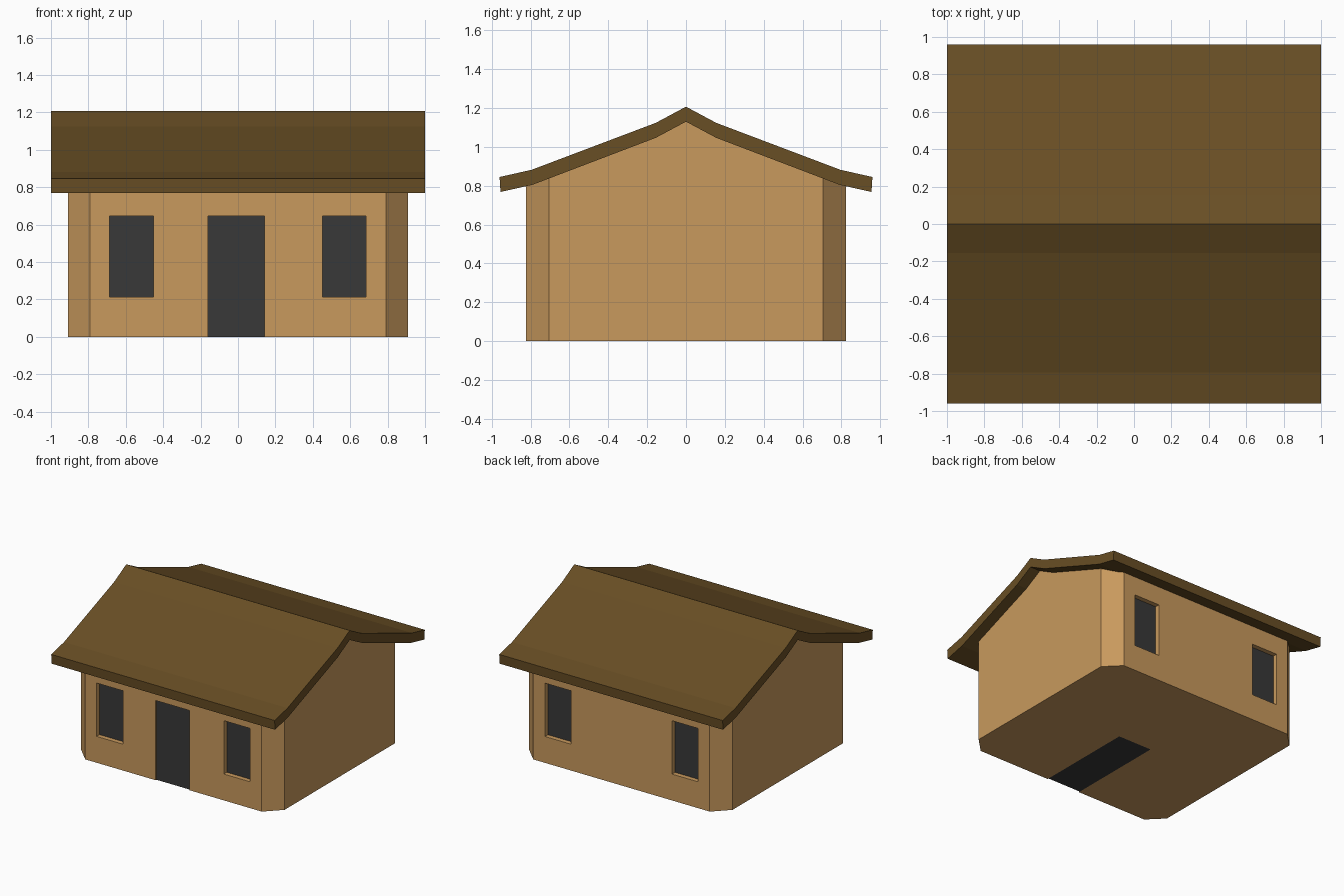
import bpy

if "Cube" in bpy.data.objects:
    bpy.data.objects.remove(bpy.data.objects["Cube"])


def material(name, rgb):
    m = bpy.data.materials.new(name)
    m.diffuse_color = (*rgb, 1)
    m.use_nodes = True
    m.node_tree.nodes["Principled BSDF"].inputs["Base Color"].default_value = m.diffuse_color
    return m


WALL = material("plaster", (0.58, 0.32, 0.11))
ROOF = material("roof_brown", (0.14, 0.077, 0.018))
DARK = material("dark", (0.04, 0.04, 0.04))


def prism(name, a, b, mat):
    """Closed solid between matching outlines a and b."""
    n = len(a)
    faces = [tuple(range(n))[::-1], tuple(range(n, 2 * n))]
    faces += [(i, (i + 1) % n, (i + 1) % n + n, i + n) for i in range(n)]
    me = bpy.data.meshes.new(name)
    me.from_pydata(a + b, [], faces)
    me.materials.append(mat)
    ob = bpy.data.objects.new(name, me)
    bpy.context.collection.objects.link(ob)
    return ob


def along_x(name, profile, hx, mat):
    return prism(name, [(-hx, y, z) for y, z in profile],
                 [(hx, y, z) for y, z in profile], mat)


def box(name, x0, x1, y0, y1, z0, z1, mat):
    o = [(x0, y0), (x1, y0), (x1, y1), (x0, y1)]
    return prism(name, [(x, y, z0) for x, y in o], [(x, y, z1) for x, y in o], mat)


def boolean(target, cutter, op):
    mod = target.modifiers.new("cut", 'BOOLEAN')
    mod.operation, mod.object, mod.solver = op, cutter, 'EXACT'
    bpy.context.view_layer.objects.active = target
    bpy.ops.object.modifier_apply(modifier=mod.name)
    bpy.data.objects.remove(cutter)


def mirrored(half):
    """Profile from eave to ridge, continued down the far side."""
    return half + [(-y, z) for y, z in half[-2::-1]]


# Roof: bent slab with a steep ridge and flared eaves
top = mirrored([(-0.96, 0.845), (-0.795, 0.882), (-0.155, 1.124), (0, 1.207)])
under = mirrored([(-0.955, 0.768), (-0.79, 0.805), (-0.155, 1.047), (0, 1.13)])
along_x("roof", under + top[::-1], 1.0, ROOF)

# Walls: chamfered footprint trimmed to the roof's underside
X, Y, C = 0.91, 0.825, 0.12
foot = [(X - C, -Y), (X, C - Y), (X, Y - C), (X - C, Y),
        (C - X, Y), (-X, Y - C), (-X, C - Y), (C - X, -Y)]
walls = prism("walls", [(x, y, 0) for x, y in foot],
              [(x, y, 1.5) for x, y in foot], WALL)
gable = [(-0.955, -0.5), (0.955, -0.5)] + [(y, z + 0.01) for y, z in under[::-1]]
boolean(walls, along_x("gable_trim", gable, 1.2, WALL), 'INTERSECT')

# Windows: recessed panes on front and back
for side, s in (("front", -1), ("back", 1)):
    for label, x0, x1 in (("left", -0.687, -0.453), ("right", 0.451, 0.684)):
        a, b = sorted((s * 0.77, s * 0.9))
        boolean(walls, box("opening", x0, x1, a, b, 0.213, 0.645, WALL), 'DIFFERENCE')
        a, b = sorted((s * 0.75, s * 0.787))
        box(f"{side}_window_{label}", x0, x1, a, b, 0.213, 0.645, DARK)

# Door: deep block reaching the middle of the floor
boolean(walls, box("opening", -0.16, 0.142, -0.9, 0, -0.1, 0.645, WALL), 'DIFFERENCE')
box("door", -0.16, 0.142, -0.815, 0, 0, 0.645, DARK)
